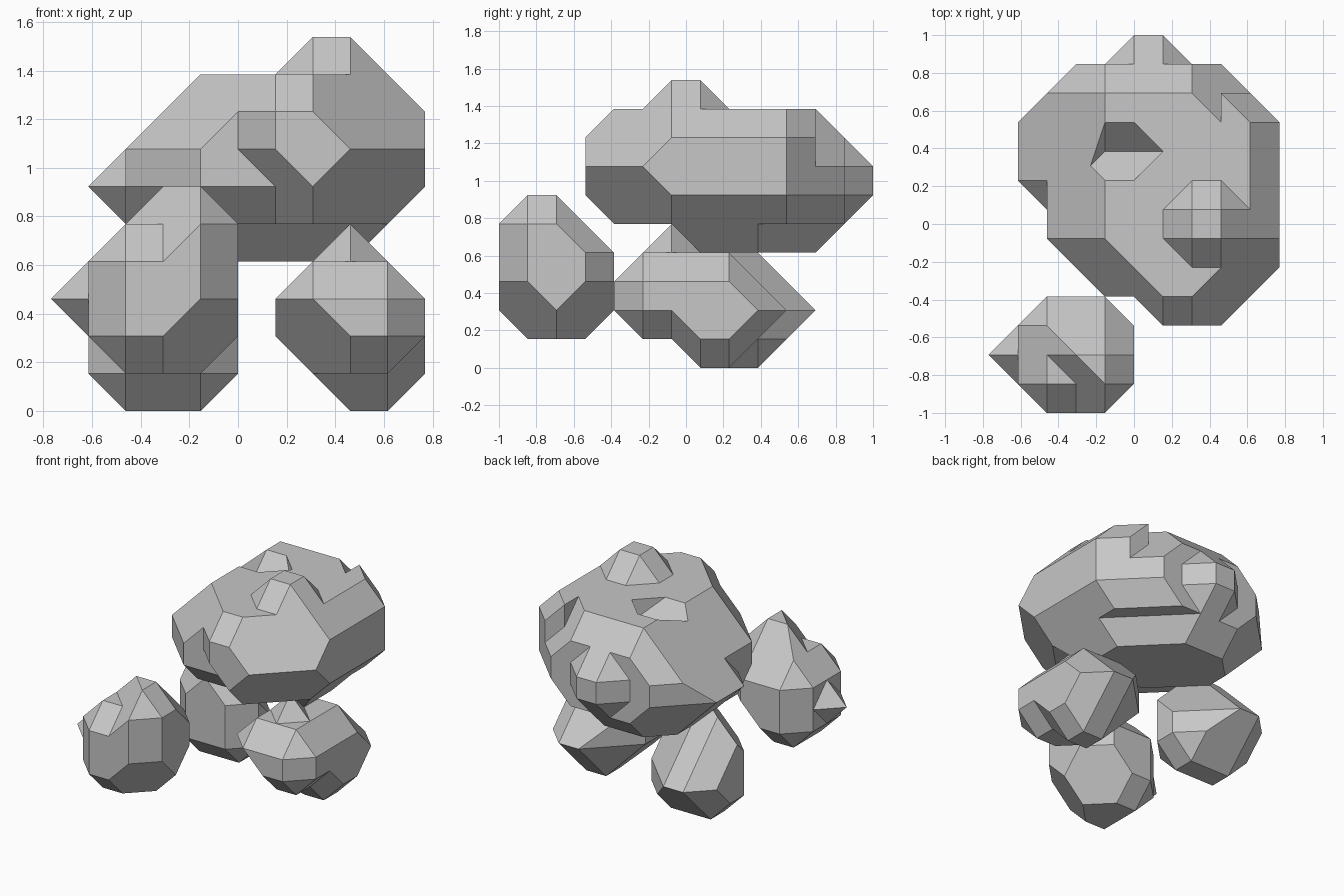
import bpy
import bmesh
from itertools import combinations
from mathutils import Matrix, Vector

UNIT = 2 / 13  # lattice step of the faceted rocks

if "Cube" in bpy.data.objects:
    bpy.data.objects.remove(bpy.data.objects["Cube"], do_unlink=True)

stone = bpy.data.materials.new("stone grey")
stone.use_nodes = True
GREY = (0.57, 0.57, 0.57, 1)
stone.diffuse_color = GREY
stone.node_tree.nodes["Principled BSDF"].inputs["Base Color"].default_value = GREY


def parse(spec):
    """Turn 'x-y<6.5' words into planes; a later word replaces an earlier one."""
    planes = {}
    for word in spec.split():
        side, limit = word.split("<")
        normal = Vector((0, 0, 0))
        sign = 1
        for letter in side:
            if letter in "+-":
                sign = -1 if letter == "-" else 1
            else:
                normal["xyz".index(letter)] = sign
                sign = 1
        planes[side] = (normal, float(limit))
    return list(planes.values())


def corners(planes):
    """All points where three planes meet inside every other plane."""
    found = set()
    for (a, da), (b, db), (c, dc) in combinations(planes, 3):
        m = Matrix((a, b, c))
        if abs(m.determinant()) < 0.01:
            continue
        p = m.inverted() @ Vector((da, db, dc))
        if all(n.dot(p) < d + 0.001 for n, d in planes):
            found.add(tuple(round(v, 2) + 0.0 for v in p))
    return sorted(found)


def hull(name, points):
    bm = bmesh.new()
    for p in points:
        bm.verts.new(Vector(p) * UNIT)
    bmesh.ops.convex_hull(bm, input=bm.verts[:])
    loose = [v for v in bm.verts if not v.link_faces]
    bmesh.ops.delete(bm, geom=loose, context="VERTS")
    bmesh.ops.recalc_face_normals(bm, faces=bm.faces[:])
    bmesh.ops.dissolve_limit(bm, angle_limit=0.01, verts=bm.verts[:], edges=bm.edges[:])
    mesh = bpy.data.meshes.new(name)
    bm.to_mesh(mesh)
    bm.free()
    mesh.materials.append(stone)
    ob = bpy.data.objects.new(name, mesh)
    bpy.context.collection.objects.link(ob)
    return ob


def rock(name, *specs):
    return hull(name, corners(parse(" ".join(specs))))


def spike(name, centre, axis):
    """Small pyramid with a diamond base, one unit high, pointing along axis."""
    c, a = Vector(centre), Vector(axis)
    ring = [Vector(v) for v in ((1, 0, 0), (0, 1, 0), (0, 0, 1)) if a.dot(v) == 0]
    return hull(name, [c + a, c - a] + [c + s * r for r in ring for s in (1, -1)])


# Large top boulder: facets shared by all its lobes
TOP = """x<5 -x<3 y<5.5 z<9 -z<-5 x+z<13 x-z<-1 -x+z<10 -x-z<-2
    x+y<8.5 x-y<6.5 -x+y<7.5 -x-y<3.5 y+z<13.5 y-z<.5 -y+z<11.5 -y-z<-2.5
    x-y+z<13.5 x-y-z<-.5 x+y+z<15.5 x+y-z<2.5
    -x-y+z<10.5 -x-y-z<-2.5 -x+y+z<14.5 -x+y-z<1.5"""
boulder = rock("top_boulder", TOP, "-y<2.5 -y-z<-3.5")
rock("top_front_lobe", TOP, "-y<3.5 y<0 -x<0 -x-y<2.5 -x-y-z<-4.5")
rock("top_under_lobe", TOP, "z<6 -z<-4 -y-z<-4.5 -x-y-z<-4.5 x+y-z<1.5")
rock("top_back_lobe", TOP, """-y<-4 y<6.5 x+y<7.5 -x+y<6.5 x+y+z<14.5
    -x+y+z<13.5 x+y-z<1.5 -x+y-z<.5""")
rock("top_corner_bump", TOP, "x+y+z<16.5 y<4.5 -y<0 -x<-3 -z<-6")
rock("top_peak", """z<10 -z<-8 x+z<13 -x+z<8 y+z<10.5 -y+z<10.5
    x-y+z<13.5 x+y+z<13.5 -x-y+z<8.5 -x+y+z<8.5""")
rock("top_side_ridge", """x<-2 -x<4 y<4.5 -y<-.5 -x+z<10 -x-z<-2
    -x-y<2.5 -x+y<7.5 -x+y+z<14.5 -x-y+z<8.5 -x-y-z<-3.5 -x+y-z<1.5""")

# Small pit in the top of the boulder
rim = [(-1, 3.5), (0, 3.5), (1, 2.5), (0, 1.5), (-2, 1.5)]
valley = [(-1, 2.5, 8), (1, 2.5, 8)]
pit = hull("pit_cutter", valley + [(x, y, z) for x, y in rim for z in (9, 9.5)])
pit.hide_render = True
pit.hide_viewport = True
cut = boulder.modifiers.new("pit", "BOOLEAN")
cut.operation = "DIFFERENCE"
cut.solver = "EXACT"
cut.object = pit

# Front rock with a lower shoulder and a spike on its outer side
FRONT = """x<0 -x<4 y<-2.5 -y<6.5 z<6 -z<-1
    x+z<5 x-z<-2 -x+z<8 -x-z<2 x+y<-3.5 x-y<5.5 -x+y<.5 -x-y<9.5
    y+z<1.5 y-z<-4.5 -y+z<11.5 -y-z<4.5 x-y+z<10.5 x-y-z<2.5
    x+y+z<.5 x+y-z<-6.5 -x-y+z<12.5 -x-y-z<7.5 -x+y+z<4.5 -x+y-z<-1.5"""
rock("front_rock", FRONT)
rock("front_rock_shoulder", FRONT, "x<-2 z<5 -y+z<10.5 -x-y+z<13.5")
spike("front_rock_spike", (-4, -4.5, 3), (-1, 0, 0))

# Left rock: body, lower foot and a spike on top
LEFT = """x<5 -x<-1 y<3.5 -y<2.5 z<4 -z<-1 x+z<8 x-z<3 -x+z<2 -x-z<-3
    x-y<6.5 -x-y<.5 x+y<7.5 -x+y<.5 y+z<5.5 y-z<1.5 -y+z<5.5 -y-z<.5
    x-y+z<9.5 x-y-z<4.5 x+y+z<9.5 x+y-z<5.5 -x-y+z<3.5 -x-y-z<-2.5
    -x+y+z<3.5 -x+y-z<-1.5"""
rock("left_rock", LEFT)
rock("left_rock_foot", LEFT, "-z<0 z<3 x-z<4 -y-z<-.5 x-y-z<3.5")
spike("left_rock_spike", (3, -.5, 4), (0, 0, 1))

# Back rock under the boulder
rock("back_rock", """x<0 -x<4 y<4.5 -y<-.5 z<5 -z<0 x+z<4 x-z<-1 -x+z<8 -x-z<3
    y+z<6.5 y-z<2.5 -y+z<3.5 -y-z<-1.5 x+y<2.5 -x+y<7.5 x-y<-1.5 -x-y<2.5
    x+y+z<4.5 x+y-z<1.5 -x+y+z<9.5 -x+y-z<5.5 x-y+z<1.5 x-y-z<-2.5
    -x-y+z<5.5 -x-y-z<1.5""")
